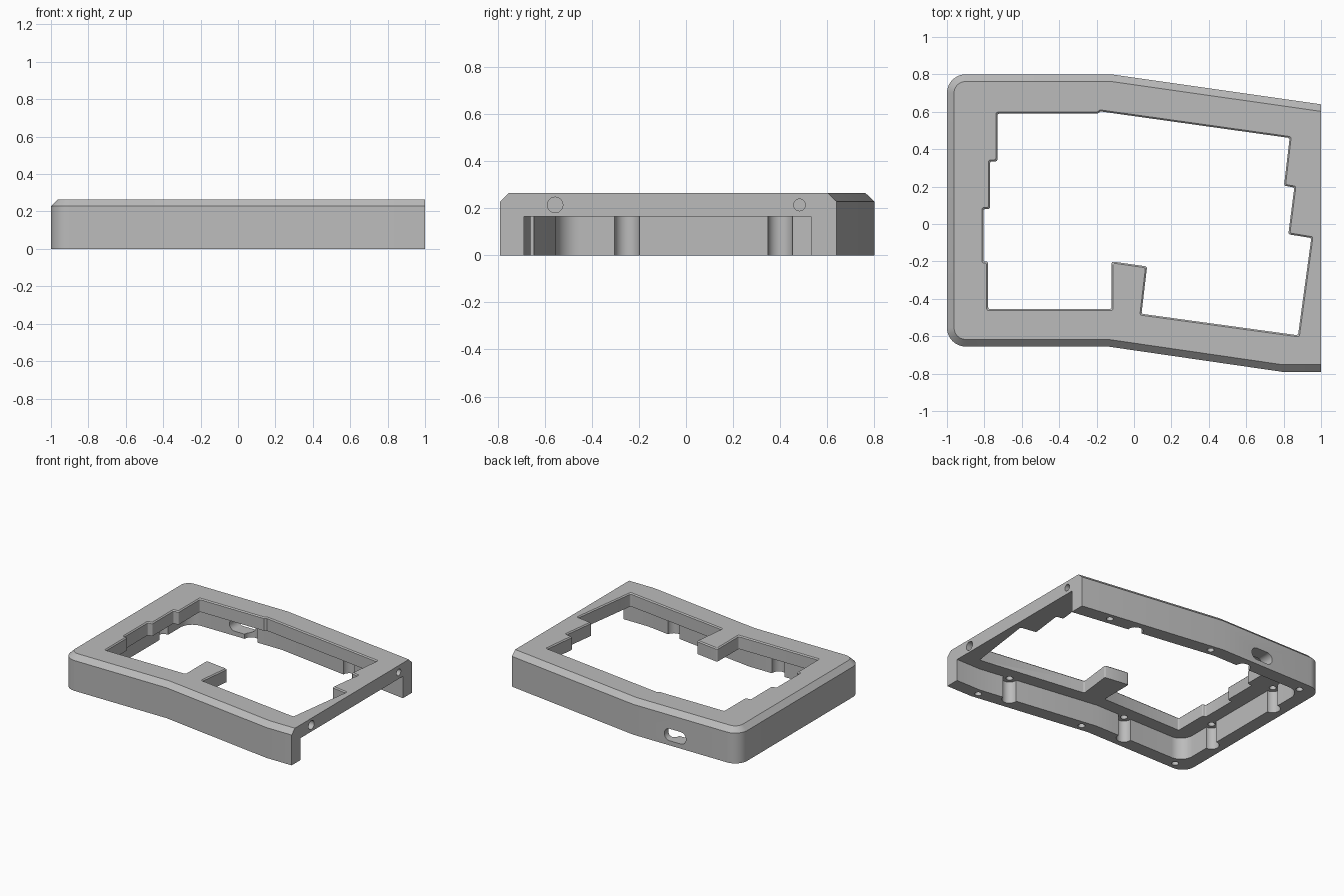
import bpy, bmesh, math
from mathutils import Vector

cube = bpy.data.objects.get("Cube")
if cube:
    bpy.data.objects.remove(cube, do_unlink=True)

TOP, SHOULDER, CEILING = 0.265, 0.228, 0.165

grey = bpy.data.materials.new("matte grey")
grey.use_nodes = True
colour = (0.5, 0.5, 0.5, 1)
grey.diffuse_color = colour
grey.node_tree.nodes["Principled BSDF"].inputs["Base Color"].default_value = colour


def inset(points, d):
    """Move every edge of a counter-clockwise outline inwards by d."""
    result = []
    for i, p in enumerate(points):
        p = Vector(p)
        a = (p - Vector(points[i - 1])).normalized()
        b = (Vector(points[(i + 1) % len(points)]) - p).normalized()
        na, nb = Vector((-a.y, a.x)), Vector((-b.y, b.x))
        result.append(p + (na + nb) * d / (1 + na.dot(nb)))
    return result


def rounded(points, radii, steps):
    """Replace corners with arcs tangent to both edges."""
    result = []
    for i, p in enumerate(points):
        p, r = Vector(p), radii[i]
        if r <= 0:
            result.append(p)
            continue
        a = (Vector(points[i - 1]) - p).normalized()
        b = (Vector(points[(i + 1) % len(points)]) - p).normalized()
        half = a.angle(b) / 2
        centre = p + (a + b).normalized() * r / math.sin(half)
        start = p + a * r / math.tan(half) - centre
        end = p + b * r / math.tan(half) - centre
        sweep = math.atan2(start.x * end.y - start.y * end.x, start.dot(end))
        for k in range(steps + 1):
            t = sweep * k / steps
            c, s = math.cos(t), math.sin(t)
            result.append(centre + Vector((start.x * c - start.y * s,
                                           start.x * s + start.y * c)))
    return result


def loft(name, loops):
    """Solid through a stack of (outline, z) loops."""
    bm = bmesh.new()
    rings = [[bm.verts.new((p[0], p[1], z)) for p in pts] for pts, z in loops]
    n = len(rings[0])
    for low, high in zip(rings, rings[1:]):
        for i in range(n):
            j = (i + 1) % n
            bm.faces.new((low[i], low[j], high[j], high[i]))
    bm.faces.new(rings[0][::-1])
    bm.faces.new(rings[-1])
    bmesh.ops.recalc_face_normals(bm, faces=bm.faces)
    mesh = bpy.data.meshes.new(name)
    bm.to_mesh(mesh)
    bm.free()
    mesh.materials.append(grey)
    obj = bpy.data.objects.new(name, mesh)
    bpy.context.collection.objects.link(obj)
    return obj


def circle(x, y, r, n=24):
    return [(x + r * math.cos(math.tau * k / n), y + r * math.sin(math.tau * k / n))
            for k in range(n)]


def cut(cutter):
    mod = case.modifiers.new("cut", "BOOLEAN")
    mod.operation, mod.solver, mod.object = "DIFFERENCE", "EXACT", cutter
    bpy.context.view_layer.objects.active = case
    bpy.ops.object.modifier_apply(modifier=mod.name)
    bpy.data.objects.remove(cutter, do_unlink=True)


# Outer shell with a bevelled top rim and a flat, open right end
outline = [(-1, 0.8), (-1, -0.655), (-0.14, -0.655), (0.79, -0.79),
           (1, -0.79), (1, 0.64), (-0.12, 0.8)]


def rim(d, radius):
    pts = inset(outline, d)
    pts[4] = Vector((1, outline[4][1] + d))
    pts[5] = Vector((1, outline[5][1] - d))
    return rounded(pts, [radius, radius, 0, 0, 0, 0, 0], 12)


case = loft("keyboard_case", [(rim(0, 0.1), 0), (rim(0, 0.1), SHOULDER),
                              (rim(0.038, 0.062), TOP)])

# Cavity under the plate, running out through the right end
hollow = inset(outline, 0.102)
hollow[4] = Vector((1.1, hollow[4].y))
hollow[5] = Vector((1.1, 0.516))
hollow = rounded(hollow, [0.1, 0.1, 0, 0, 0, 0, 0], 12)
cut(loft("cavity", [(hollow, -0.1), (hollow, CEILING)]))

# Stepped opening for the keys, with a slight lead-in at the top
steps = [(-0.73, 0.59), (-0.73, 0.335), (-0.77, 0.335), (-0.77, 0.08),
         (-0.805, 0.08), (-0.805, -0.2), (-0.78, -0.2), (-0.78, -0.455),
         (-0.12, -0.455), (-0.12, -0.2), (0.07, -0.227), (0.04, -0.48),
         (0.877, -0.595), (0.948, -0.075), (0.825, -0.055), (0.857, 0.195),
         (0.802, 0.205), (0.832, 0.46), (-0.18, 0.602), (-0.195, 0.59)]
radii = [0.011] * 18 + [0, 0]


def opening(d):
    return rounded(inset(steps, d), radii, 4)


cut(loft("key_opening", [(opening(0), 0.1), (opening(0), TOP - 0.008),
                         (opening(-0.008), TOP), (opening(-0.008), TOP + 0.1)]))

# Scalloped recesses in the walls, each with a screw hole above it
for x, y in [(0.56, -0.655), (-0.38, -0.56), (-0.9, -0.25),
             (-0.9, 0.4), (-0.38, 0.7), (0.5, 0.61)]:
    cut(loft("scallop", [(circle(x, y, 0.053), -0.1), (circle(x, y, 0.053), CEILING)]))
    cut(loft("plate_hole", [(circle(x, y, 0.024), 0.1), (circle(x, y, 0.024), 0.225)]))

# Blind screw holes in the underside of the walls
for x, y in [(0.77, -0.737), (-0.05, -0.617), (-0.87, -0.6),
             (0.74, 0.625), (-0.06, 0.742), (-0.87, 0.72)]:
    cut(loft("base_hole", [(circle(x, y, 0.024), -0.1), (circle(x, y, 0.024), 0.12)]))

# Dowel holes in the right end
for y, r in [(-0.556, 0.033), (0.482, 0.025)]:
    dowel = loft("end_hole", [(circle(0, 0, r), -0.11), (circle(0, 0, r), 0.1)])
    dowel.rotation_euler.y = math.pi / 2
    dowel.location = (1, y, 0.214)
    cut(dowel)

# Cable slot through the back wall
w, h = 0.09, 0.045
slot = rounded([(-w, -h), (w, -h), (w, h), (-w, h)], [h * 0.99] * 4, 8)
port = loft("cable_slot", [(slot, -0.1), (slot, 0.1)])
port.rotation_euler.x = math.pi / 2
port.location = (-0.47, 0.77, 0.08)
cut(port)

# Smooth rounds, crisp edges
bpy.ops.object.select_all(action="DESELECT")
case.select_set(True)
bpy.context.view_layer.objects.active = case
bpy.ops.object.shade_smooth_by_angle(angle=math.radians(30))
